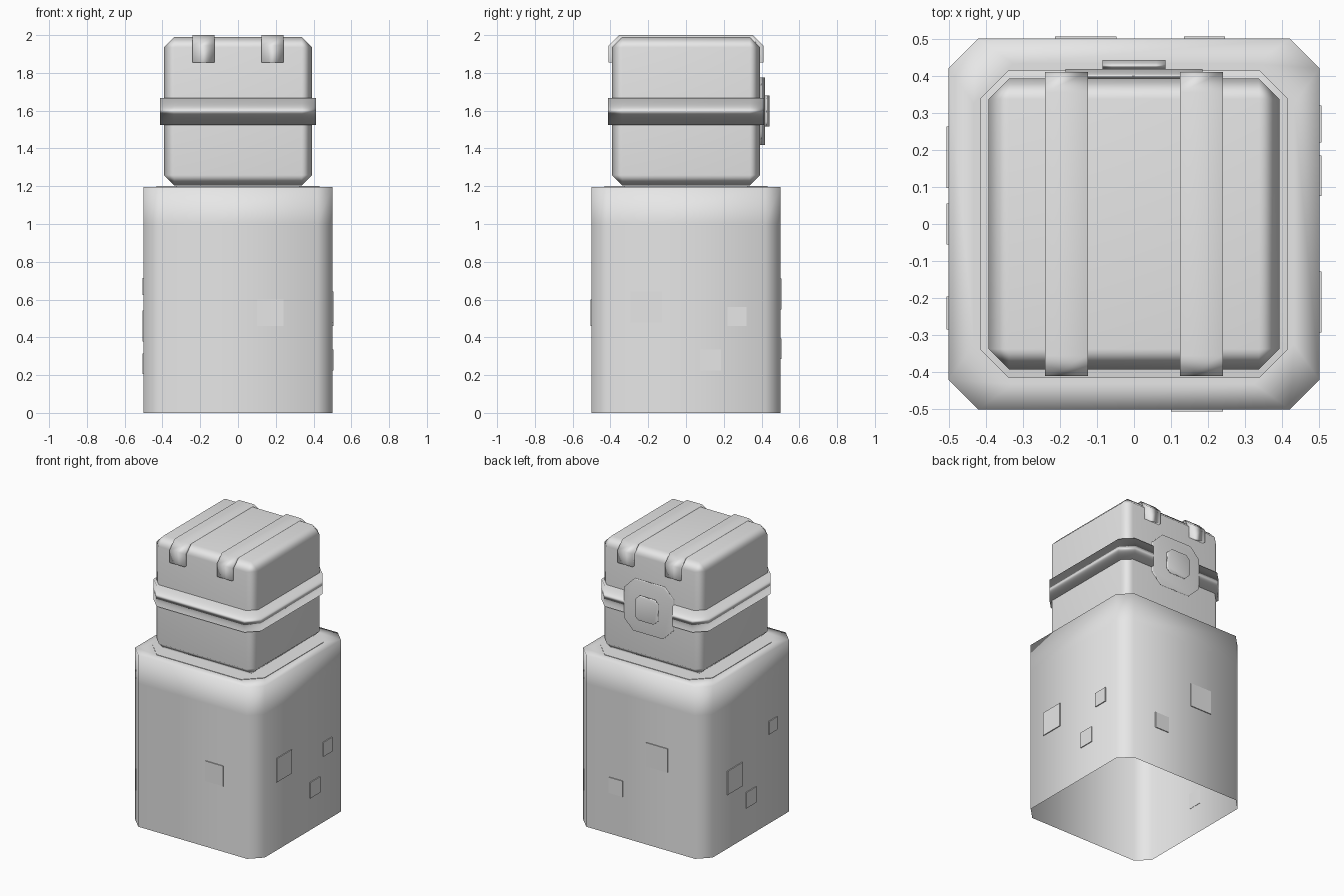
import bpy, bmesh, math

if "Cube" in bpy.data.objects:
    bpy.data.objects.remove(bpy.data.objects["Cube"])

grey = bpy.data.materials.new("plain_grey")
grey.diffuse_color = (0.8, 0.8, 0.8, 1)
grey.use_nodes = True
grey.node_tree.nodes["Principled BSDF"].inputs["Base Color"].default_value = grey.diffuse_color


def finish(name, bm, smooth=None, weighted=False):
    bmesh.ops.recalc_face_normals(bm, faces=bm.faces)
    me = bpy.data.meshes.new(name)
    bm.to_mesh(me)
    bm.free()
    me.materials.append(grey)
    ob = bpy.data.objects.new(name, me)
    bpy.context.collection.objects.link(ob)
    if smooth is not None:
        bpy.ops.object.select_all(action='DESELECT')
        ob.select_set(True)
        bpy.context.view_layer.objects.active = ob
        bpy.ops.object.shade_smooth_by_angle(angle=math.radians(smooth))
    if weighted:
        ob.modifiers.new("weighted", 'WEIGHTED_NORMAL')
    return ob


def octagon(hx, hy, c):
    q = [(hx, hy - c), (hx - c, hy)]
    return (q + [(-x, y) for x, y in q[::-1]] + [(-x, -y) for x, y in q]
            + [(x, -y) for x, y in q[::-1]])


def loft(rings, cap_start=True, cap_end=True):
    """Skin a list of rings of 3D points."""
    bm = bmesh.new()
    loops = [[bm.verts.new(p) for p in r] for r in rings]
    n = len(loops[0])
    for a, b in zip(loops, loops[1:]):
        for i in range(n):
            j = (i + 1) % n
            bm.faces.new((a[i], a[j], b[j], b[i]))
    if cap_start:
        bm.faces.new(loops[0][::-1])
    if cap_end:
        bm.faces.new(loops[-1])
    return bm


def flat_ring(h, c, z):
    return [(x, y, z) for x, y in octagon(h, h, c)]


def box(name, x0, x1, y0, y1, z0, z1):
    r = [(x0, y0), (x1, y0), (x1, y1), (x0, y1)]
    return finish(name, loft([[(x, y, z) for x, y in r] for z in (z0, z1)]))


# Body: open-bottomed shell with a softly shaded shoulder
finish("body", loft([flat_ring(0.5, 0.08, 0), flat_ring(0.5, 0.08, 1.0),
                     flat_ring(0.5, 0.08, 1.197), flat_ring(0.432, 0.107, 1.197)],
                    False, False), 180)

# Neck plate closing the top of the body
finish("neck_plate", loft([flat_ring(0.432, 0.107, 1.197), flat_ring(0.432, 0.107, 1.2)], False))

# Thin square patches on the body walls: (side, centre along wall, centre height, size)
patches = [('right', -0.21, 0.56, 0.165), ('right', 0.27, 0.51, 0.10), ('right', 0.13, 0.28, 0.11),
           ('left', 0.18, 0.46, 0.165), ('left', 0.0, 0.26, 0.11), ('left', -0.24, 0.67, 0.09),
           ('back', -0.13, 0.63, 0.165), ('back', 0.19, 0.34, 0.11), ('front', 0.17, 0.53, 0.14)]
for i, (side, u, z, s) in enumerate(patches):
    h = s / 2
    sign = 1 if side in ('right', 'back') else -1
    d0, d1 = sorted((sign * 0.498, sign * 0.506))
    span = (d0, d1, u - h, u + h) if side in ('right', 'left') else (u - h, u + h, d0, d1)
    box(f"{side}_patch_{i}", *span, z - h, z + h)

# Head: box bevelled on every edge
bm = bmesh.new()
bmesh.ops.create_cube(bm, size=1)
for v in bm.verts:
    v.co.x *= 0.784
    v.co.y *= 0.784
    v.co.z = v.co.z * 0.786 + 1.597
bmesh.ops.bevel(bm, geom=bm.edges[:], offset=0.055, segments=1, affect='EDGES', profile=0.5)
finish("head", bm, 60, True)

# Belt around the head
finish("belt", loft([flat_ring(0.414, 0.075, z) for z in (1.525, 1.668)]), 50, True)

# Two straps folded over the top
half = [(0.41, 1.855), (0.41, 1.945), (0.355, 2.0)]
inner = [(0.335, 1.975), (0.38, 1.93), (0.38, 1.855)]
profile = ([(-y, z) for y, z in half] + half[::-1]
           + inner[::-1] + [(-y, z) for y, z in inner])
for name, x in (("left_strap", -0.1825), ("right_strap", 0.1825)):
    finish(name, loft([[(x + d, y, z) for y, z in profile] for d in (-0.058, 0.058)]), 50, True)

# Buckle plate and raised centre at the back
def buckle_ring(hx, hz, c, y):
    return [(x, y, 1.597 + z) for x, z in octagon(hx, hz, c)]

finish("buckle_plate", loft([buckle_ring(0.185, 0.178, 0.07, 0.38),
                             buckle_ring(0.185, 0.178, 0.07, 0.418)]), 50, True)
finish("buckle_centre", loft([buckle_ring(0.085, 0.082, 0.025, 0.41),
                              buckle_ring(0.085, 0.082, 0.025, 0.443)]), 50, True)
